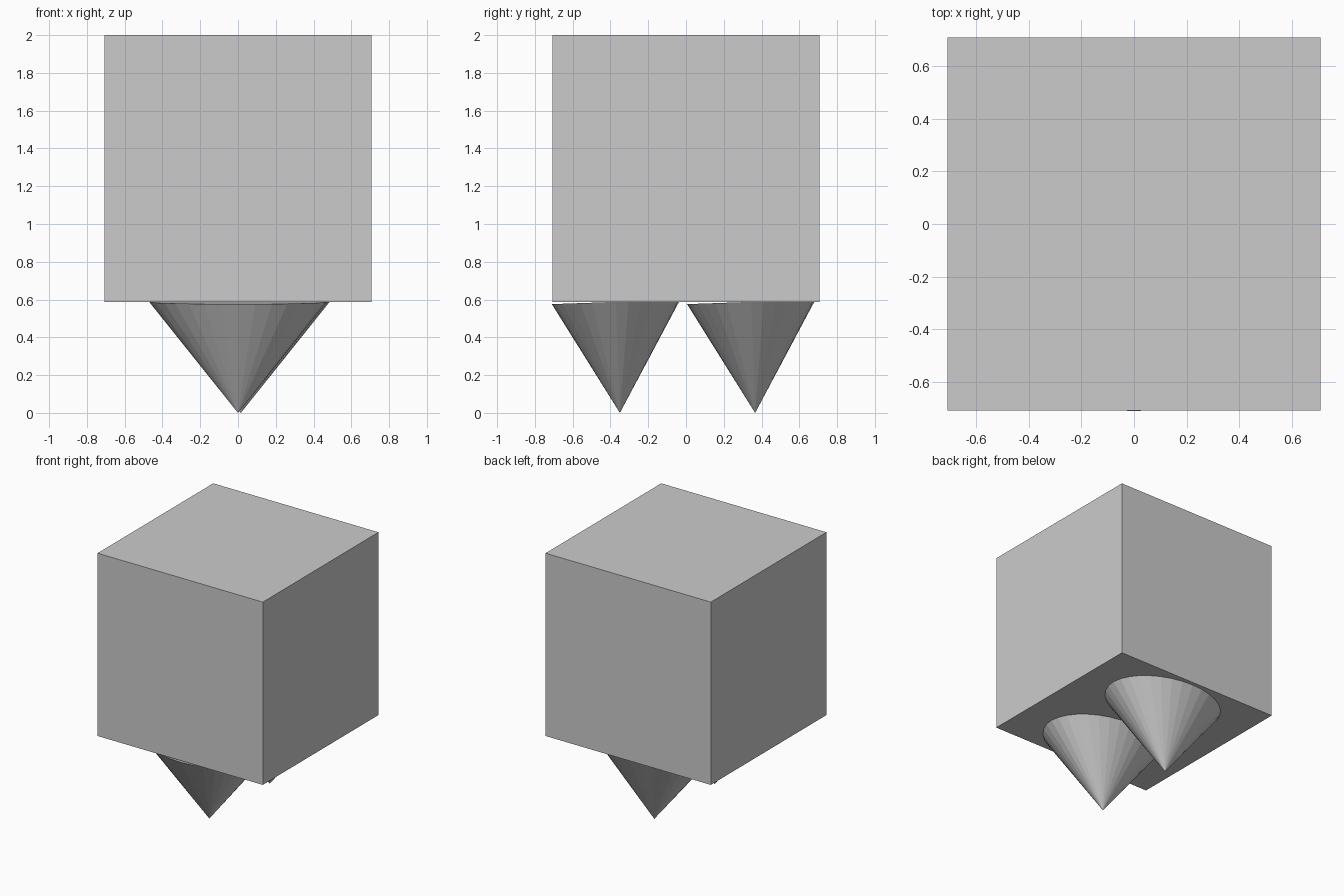
import bpy
from math import radians
from mathutils import Vector, Matrix

if "Cube" in bpy.data.objects:
    bpy.data.objects.remove(bpy.data.objects["Cube"])

# Cube body
S = 1.414
bpy.ops.mesh.primitive_cube_add(size=S, location=(0, 0, 2 - S / 2))
bpy.context.object.name = "body"

# Downward oval cones, leaning slightly so the base tips toward the front
H, TILT = 0.588, radians(2)
RX, RY = 0.47, 0.34


def foot(name, x, y):
    """Cone with its tip at (x, y, 0)."""
    bpy.ops.mesh.primitive_cone_add(vertices=32, radius1=0, radius2=1, depth=1)
    cone = bpy.context.object
    cone.name = name
    cone.data.transform(
        Matrix.Translation(Vector((x, y, 0)))
        @ Matrix.Rotation(TILT, 4, 'X')
        @ Matrix.Diagonal((RX, RY, H, 1))
        @ Matrix.Translation(Vector((0, 0, 0.5))))


foot("front_cone", 0, -0.35)
foot("back_cone", 0.015, 0.366)
